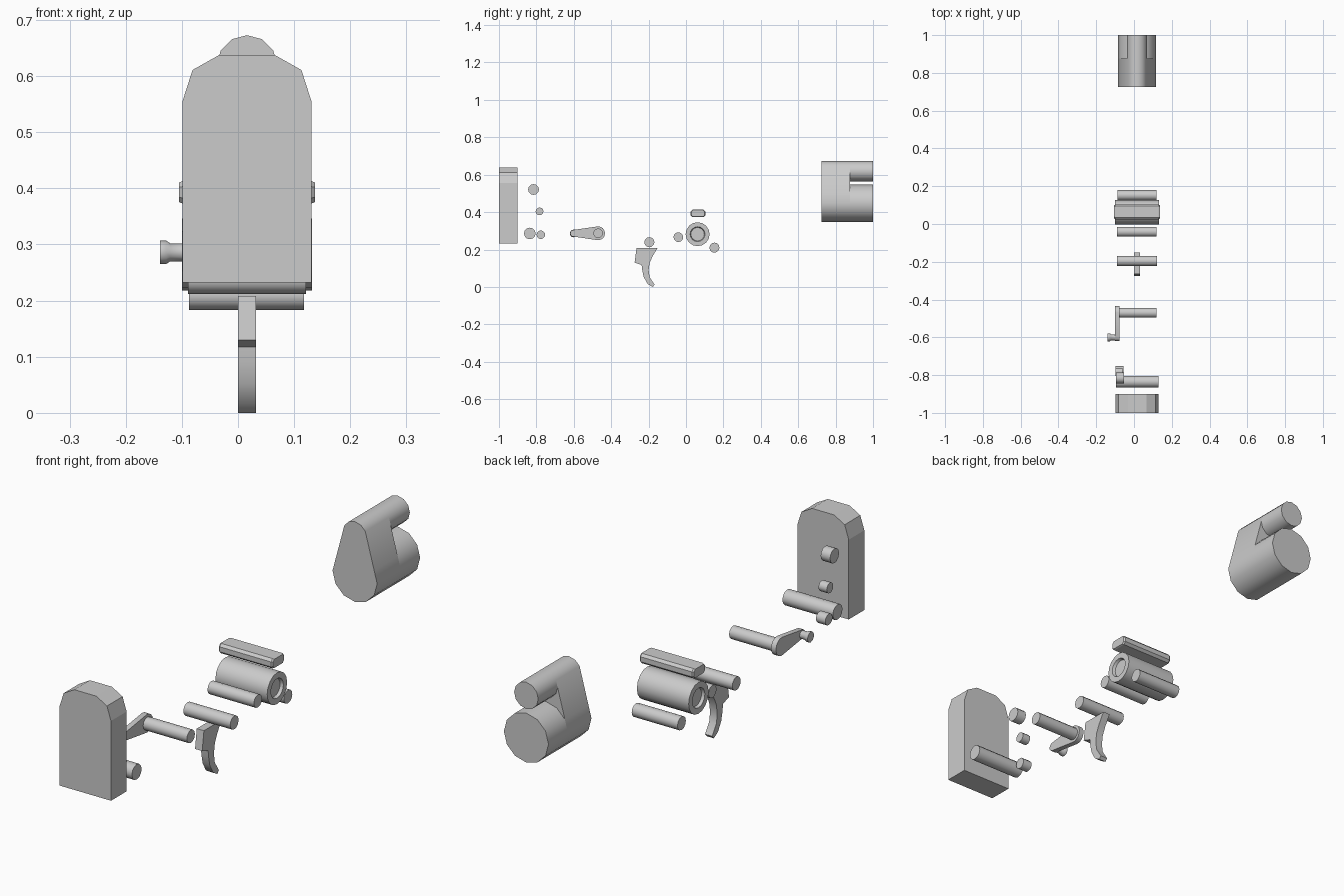
import bpy, bmesh
from math import sin, cos, pi, radians

if "Cube" in bpy.data.objects:
    bpy.data.objects.remove(bpy.data.objects["Cube"])

CX = 0.016  # shared centre line of the parts


def finish(name, bm, smooth=True):
    bmesh.ops.recalc_face_normals(bm, faces=bm.faces)
    me = bpy.data.meshes.new(name)
    bm.to_mesh(me)
    bm.free()
    if smooth:
        me.shade_smooth()
        me.set_sharp_from_angle(angle=radians(35))
    ob = bpy.data.objects.new(name, me)
    bpy.context.collection.objects.link(ob)
    return ob


def circle(u, v, r, n=12):
    return [(u + r * cos(2 * pi * i / n), v + r * sin(2 * pi * i / n)) for i in range(n)]


def loft(name, rings, axis, smooth=True):
    """Skin matching 2D outlines; each ring is (position on axis, outline)."""
    bm = bmesh.new()
    loops = []
    for p, pts in rings:
        loops.append([bm.verts.new((p, a, b) if axis == 'X' else (a, p, b)) for a, b in pts])
    n = len(loops[0])
    for A, B in zip(loops, loops[1:]):
        for i in range(n):
            j = (i + 1) % n
            bm.faces.new((A[i], A[j], B[j], B[i]))
    bm.faces.new(loops[0])
    bm.faces.new(loops[-1])
    return finish(name, bm, smooth)


def prism(name, pts, a, b, axis, smooth=True):
    return loft(name, [(a, pts), (b, pts)], axis, smooth)


def pin(name, y, z, r, x0, x1):
    return prism(name, circle(y, z, r), x0, x1, 'X')


def hull(pts):
    """Convex outline of 2D points."""
    pts = sorted(set((round(a, 6), round(b, 6)) for a, b in pts))

    def half(seq):
        out = []
        for p in seq:
            while len(out) > 1 and ((out[-1][0] - out[-2][0]) * (p[1] - out[-2][1])
                                    - (out[-1][1] - out[-2][1]) * (p[0] - out[-2][0])) <= 0:
                out.pop()
            out.append(p)
        return out[:-1]
    return half(pts) + half(pts[::-1])


# Rear plate
side = [(0.115, 0.232), (0.115, 0.555), (0.097, 0.611), (0.049, 0.638)]
plate = [(CX + a, b) for a, b in side] + [(CX - a, b) for a, b in side[::-1]]
prism("rear_plate", plate, -1.0, -0.9, 'Y', smooth=False)

# Front block: two tubes joined by a web over the first half
low, up = circle(CX, 0.448, 0.1), circle(CX, 0.619, 0.054)
prism("front_web", hull(low + up), 0.725, 0.876, 'Y')
prism("front_lower_tube", low, 0.876, 1.0, 'Y')
prism("front_upper_tube", up, 0.876, 1.0, 'Y')

# Pins and buttons
for name, y, z, r, x0, x1 in [
    ("rear_cross_pin", -0.835, 0.286, 0.031, -0.095, 0.131),
    ("large_button", -0.815, 0.521, 0.029, -0.095, -0.053),
    ("small_button", -0.783, 0.404, 0.021, -0.097, -0.06),
    ("lower_button", -0.776, 0.279, 0.023, -0.097, -0.055),
    ("trigger_pin", -0.196, 0.239, 0.027, -0.089, 0.121),
    ("middle_pin", -0.041, 0.266, 0.026, -0.09, 0.118),
    ("forward_pin", 0.152, 0.21, 0.027, -0.087, 0.118),
]:
    pin(name, y, z, r, x0, x1)

# Lever with its shaft and flared knob
prism("lever_arm", hull(circle(-0.47, 0.287, 0.037, 16) + circle(-0.601, 0.287, 0.018)),
      -0.1, -0.078, 'X')
pin("lever_shaft", -0.47, 0.287, 0.026, -0.079, 0.118)
loft("lever_knob", [(x, circle(-0.6, 0.286, r)) for x, r in
                    [(-0.139, 0.021), (-0.128, 0.021), (-0.121, 0.016), (-0.099, 0.016)]], 'X')

# Trigger blade
blade = [(-0.264, 0.208), (-0.152, 0.208), (-0.178, 0.165), (-0.194, 0.13), (-0.2, 0.09),
         (-0.194, 0.052), (-0.168, 0.012), (-0.178, 0.0), (-0.205, 0.016), (-0.226, 0.053),
         (-0.234, 0.09), (-0.237, 0.117), (-0.275, 0.13)]
prism("trigger", blade, 0.0, 0.032, 'X')

# Drum with a shallow recess in each end
drum = [(0.116, 0.064), (0.116, 0.04), (0.104, 0.036)]
rings = [(CX - d, r) for d, r in drum[::-1]] + [(CX + d, r) for d, r in drum]
loft("drum", [(x, circle(0.062, 0.282, r, 16)) for x, r in rings], 'X')


# Upper bar: chamfered section with stepped ends
def bar(s):
    h = [(0.04, 0.01), (0.03, 0.02), (-0.03, 0.02), (-0.04, 0.01)]
    h += [(a, -b) for a, b in h[::-1]]
    return [(0.064 + a * s, 0.393 + b * s) for a, b in h]


ends = [(0.115, 1.0), (0.121, 0.88)]
rings = [(CX - d, s) for d, s in ends[::-1]] + [(CX + d, s) for d, s in ends]
loft("upper_bar", [(x, bar(s)) for x, s in rings], 'X', smooth=False)
